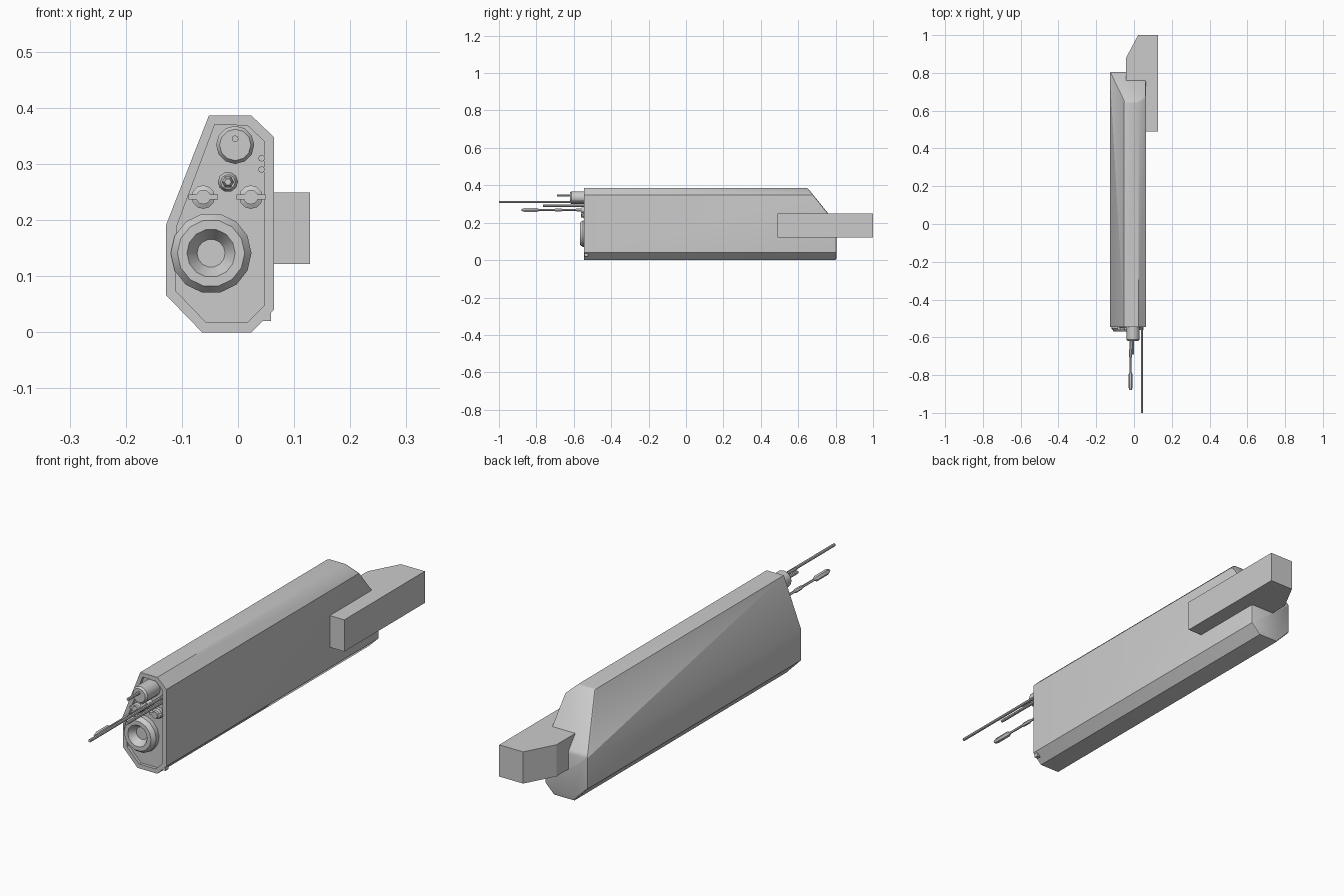
import bpy, bmesh, math
from mathutils import Vector

if "Cube" in bpy.data.objects:
    bpy.data.objects.remove(bpy.data.objects["Cube"])


def finish(name, bm, smooth=False):
    bmesh.ops.recalc_face_normals(bm, faces=bm.faces)
    me = bpy.data.meshes.new(name)
    bm.to_mesh(me)
    bm.free()
    ob = bpy.data.objects.new(name, me)
    bpy.context.collection.objects.link(ob)
    if smooth:
        bpy.ops.object.select_all(action='DESELECT')
        ob.select_set(True)
        bpy.context.view_layer.objects.active = ob
        bpy.ops.object.shade_smooth_by_angle(angle=math.radians(35))
    return ob


def prism(points, offset):
    bm = bmesh.new()
    f = bm.faces.new([bm.verts.new(p) for p in points])
    r = bmesh.ops.extrude_face_region(bm, geom=[f])
    bmesh.ops.translate(bm, vec=offset, verts=[v for v in r['geom'] if isinstance(v, bmesh.types.BMVert)])
    bmesh.ops.recalc_face_normals(bm, faces=bm.faces)
    return bm


def turned(name, x, z, profile, n=12, smooth=True):
    """Solid of revolution about a y-parallel axis; profile = (radius, y)."""
    bm = bmesh.new()
    rings = [[bm.verts.new((x + r * math.cos(2 * math.pi * i / n), y,
                            z + r * math.sin(2 * math.pi * i / n))) for i in range(n)]
             for r, y in profile]
    for a, b in zip(rings, rings[1:]):
        for i in range(n):
            j = (i + 1) % n
            bm.faces.new((a[i], a[j], b[j], b[i]))
    bm.faces.new(rings[0])
    bm.faces.new(rings[-1])
    return finish(name, bm, smooth)


def box(name, lo, hi):
    return finish(name, prism([(lo[0], lo[1], lo[2]), (hi[0], lo[1], lo[2]),
                               (hi[0], lo[1], hi[2]), (lo[0], lo[1], hi[2])],
                              (0, hi[1] - lo[1], 0)))


# Main housing: octagonal section with a sloped tail
FRONT = -0.545
section = [(-0.052, 0.386), (0.024, 0.386), (0.064, 0.348), (0.064, 0.04),
           (0.024, 0), (-0.064, 0), (-0.128, 0.066), (-0.128, 0.192)]
bm = prism([(x, FRONT, z) for x, z in section], (0, 0.805 - FRONT, 0))
cut = bmesh.ops.bisect_plane(bm, geom=bm.verts[:] + bm.edges[:] + bm.faces[:],
                             plane_co=(0, 0.65, 0.386), plane_no=Vector((0, 0.136, 0.11)).normalized(),
                             clear_outer=True)
bmesh.ops.holes_fill(bm, edges=[e for e in bm.edges if e.is_boundary])
bmesh.ops.remove_doubles(bm, verts=bm.verts, dist=0.002)
tail = [e for e in bm.edges if all(v.co.y > 0.6 for v in e.verts)]
bmesh.ops.bevel(bm, geom=tail, offset=0.009, segments=2, profile=0.5, affect='EDGES')
# Recessed front panel
bm.faces.ensure_lookup_table()
front = [f for f in bm.faces if all(abs(v.co.y - FRONT) < 1e-4 for v in f.verts)]
bmesh.ops.inset_region(bm, faces=front, thickness=0.019)
r = bmesh.ops.extrude_face_region(bm, geom=front)
bmesh.ops.translate(bm, vec=(0, 0.012, 0), verts=[v for v in r['geom'] if isinstance(v, bmesh.types.BMVert)])
bmesh.ops.delete(bm, geom=[f for f in front if f.is_valid], context='FACES')
finish("housing", bm, True)

# Side mounting block with a hooked tail
hook = [(0.05, 0.49), (0.128, 0.49), (0.128, 1.0), (0.022, 1.0),
        (-0.042, 0.88), (-0.042, 0.74), (0.05, 0.74)]
finish("mount_block", prism([(x, y, 0.122) for x, y in hook], (0, 0, 0.127)))

# Small foot on the lower front corner
box("corner_foot", (0.042, -0.543, 0.02), (0.059, -0.525, 0.042))

# Large socket
turned("large_socket", -0.048, 0.141,
       [(0.072, -0.53), (0.072, -0.552), (0.060, -0.568), (0.043, -0.568), (0.025, -0.54)], 14)

# Upper barrel and its pin
turned("upper_barrel", -0.005, 0.334,
       [(0.034, -0.53), (0.034, -0.612), (0.028, -0.62)], 12)
turned("barrel_pin", -0.005, 0.345, [(0.006, -0.61), (0.006, -0.69)], 8)

# Central probe with a thick tip
turned("probe_collar", -0.018, 0.268, [(0.018, -0.53), (0.018, -0.552), (0.013, -0.56)], 10)
turned("probe", -0.018, 0.268,
       [(0.010, -0.55), (0.010, -0.575), (0.005, -0.60), (0.005, -0.66), (0.008, -0.665),
        (0.008, -0.70), (0.005, -0.71), (0.005, -0.785), (0.011, -0.795),
        (0.011, -0.865), (0.006, -0.88)], 6)

# Winged fasteners
for side, x in (("left", -0.062), ("right", 0.023)):
    turned(side + "_fastener", x, 0.241,
           [(0.021, -0.53), (0.021, -0.546), (0.013, -0.55), (0.013, -0.562)], 12)
    for s in (-1, 1):
        cx = x + s * 0.019
        box(side + "_fastener_wing", (cx - 0.007, -0.56, 0.237), (cx + 0.007, -0.53, 0.246))

# Antenna rods
turned("long_rod", 0.042, 0.31, [(0.006, -0.53), (0.006, -1.0)], 8)
turned("short_rod", 0.042, 0.29, [(0.006, -0.53), (0.006, -0.765)], 8)
